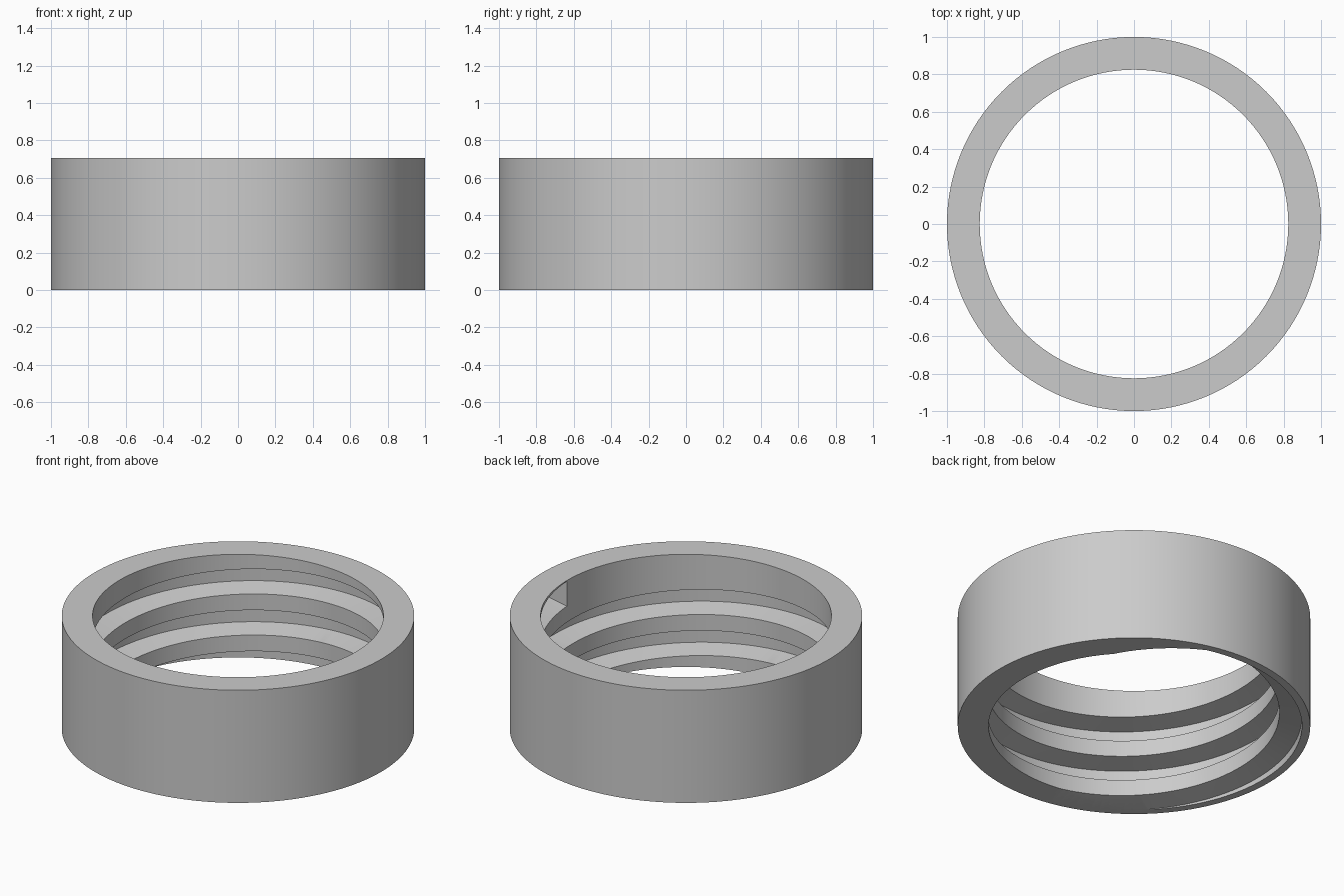
import bpy
import bmesh
from math import cos, sin, tau

cube = bpy.data.objects.get("Cube")
if cube:
    bpy.data.objects.remove(cube)

SEGMENTS = 128
OUTER, INNER, ROOT, HEIGHT = 1.0, 0.825, 0.953, 0.705
PITCH, START_Z, TURNS = 0.257, 0.622, 3
HALF_MOUTH, HALF_ROOT = 0.078, 0.054   # half widths of the groove at wall and root

grey = bpy.data.materials.new("plain grey")
grey.use_nodes = True
grey.diffuse_color = (0.6, 0.6, 0.6, 1)
grey.node_tree.nodes["Principled BSDF"].inputs["Base Color"].default_value = (0.6, 0.6, 0.6, 1)


def sweep(name, sections, closed):
    """Skin a list of (angle, [(radius, z), ...]) sections into a solid."""
    bm = bmesh.new()
    loops = [[bm.verts.new((r * cos(a), r * sin(a), z)) for r, z in points]
             for a, points in sections]
    pairs = list(zip(loops, loops[1:]))
    if closed:
        pairs.append((loops[-1], loops[0]))
    else:
        bm.faces.new(loops[0])
        bm.faces.new(loops[-1])
    for one, two in pairs:
        for i in range(len(one)):
            j = (i + 1) % len(one)
            bm.faces.new((one[i], one[j], two[j], two[i]))
    if not closed:
        bmesh.ops.triangulate(bm, faces=bm.faces)
    bmesh.ops.recalc_face_normals(bm, faces=bm.faces)
    mesh = bpy.data.meshes.new(name)
    bm.to_mesh(mesh)
    bm.free()
    mesh.materials.append(grey)
    obj = bpy.data.objects.new(name, mesh)
    bpy.context.collection.objects.link(obj)
    return obj


# Plain ring body
wall = [(INNER, 0), (OUTER, 0), (OUTER, HEIGHT), (INNER, HEIGHT)]
ring = sweep("threaded_ring", [(tau * i / SEGMENTS, wall) for i in range(SEGMENTS)], True)

# Left-handed trapezoid groove, running down and out through the bottom
lip = INNER - 0.03
groove = []
for i in range(TURNS * SEGMENTS + 1):
    z = START_Z - PITCH * i / SEGMENTS
    groove.append((tau * i / SEGMENTS, [
        (lip, z - HALF_MOUTH), (INNER, z - HALF_MOUTH), (ROOT, z - HALF_ROOT),
        (ROOT, z + HALF_ROOT), (INNER, z + HALF_MOUTH), (lip, z + HALF_MOUTH)]))
cutter = sweep("thread_cutter", groove, False)
cutter.hide_render = True

# Cut the thread and finish
cut = ring.modifiers.new("thread", "BOOLEAN")
cut.operation = "DIFFERENCE"
cut.solver = "EXACT"
cut.object = cutter
bpy.context.view_layer.objects.active = ring
ring.select_set(True)
bpy.ops.object.modifier_apply(modifier=cut.name)
bpy.data.objects.remove(cutter)
bpy.ops.object.shade_smooth_by_angle(angle=0.4)
